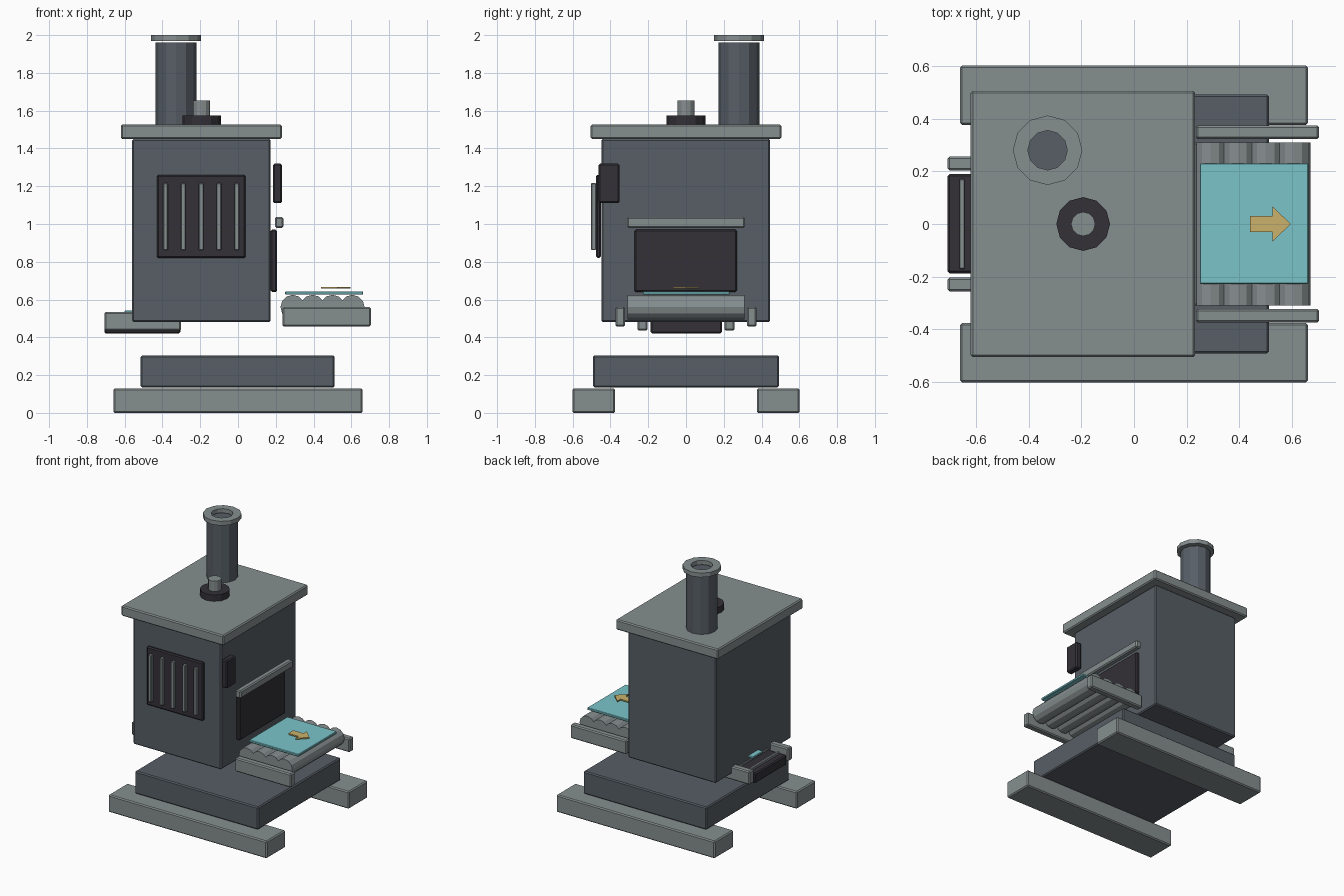
import bpy, bmesh, math
from mathutils import Matrix

old = bpy.data.objects.get("Cube")
if old:
    bpy.data.objects.remove(old, do_unlink=True)


def material(name, rgb):
    m = bpy.data.materials.new(name)
    m.use_nodes = True
    m.diffuse_color = (*rgb, 1)
    m.node_tree.nodes["Principled BSDF"].inputs["Base Color"].default_value = (*rgb, 1)
    return m


steel = material("dark steel", (0.095, 0.112, 0.133))
grey = material("light grey metal", (0.24, 0.272, 0.275))
black = material("charcoal", (0.033, 0.030, 0.038))
teal = material("teal sheet", (0.196, 0.55, 0.59))
gold = material("muted gold", (0.60, 0.45, 0.147))


def finish(name, bm, mat):
    bmesh.ops.recalc_face_normals(bm, faces=bm.faces)
    mesh = bpy.data.meshes.new(name)
    bm.to_mesh(mesh)
    bm.free()
    mesh.materials.append(mat)
    ob = bpy.data.objects.new(name, mesh)
    bpy.context.collection.objects.link(ob)
    return ob


def box(name, mat, x, y, z, bevel=0.008):
    """Box from (low, high) ranges with a small chamfer."""
    bm = bmesh.new()
    bmesh.ops.create_cube(bm, size=1)
    for v in bm.verts:
        for i, (lo, hi) in enumerate((x, y, z)):
            v.co[i] = hi if v.co[i] > 0 else lo
    if bevel:
        bmesh.ops.bevel(bm, geom=bm.edges[:], offset=bevel, segments=1, affect='EDGES')
    return finish(name, bm, mat)


def cylinder(name, mat, centre, radius, length, axis='Z', sides=12):
    bm = bmesh.new()
    bmesh.ops.create_cone(bm, cap_ends=True, segments=sides, radius1=radius,
                          radius2=radius, depth=length)
    if axis == 'Y':
        bm.transform(Matrix.Rotation(math.pi / 2, 4, 'X'))
    bm.transform(Matrix.Translation(centre))
    return finish(name, bm, mat)


def ring(name, mat, centre, inner, outer, height, sides=12):
    """Square-section ring: a profile spun about z."""
    bm = bmesh.new()
    h = height / 2
    profile = [(inner, -h), (outer, -h), (outer, h), (inner, h)]
    loops = []
    for i in range(sides):
        a = math.tau * i / sides
        loops.append([bm.verts.new((r * math.cos(a), r * math.sin(a), z)) for r, z in profile])
    for i in range(sides):
        p, q = loops[i], loops[(i + 1) % sides]
        for j in range(4):
            k = (j + 1) % 4
            bm.faces.new((p[j], q[j], q[k], p[k]))
    bm.transform(Matrix.Translation(centre))
    return finish(name, bm, mat)


def plate(name, mat, outline, z, thickness):
    bm = bmesh.new()
    face = bm.faces.new([bm.verts.new((x, y, z)) for x, y in outline])
    top = bmesh.ops.extrude_face_region(bm, geom=[face])
    for v in top["geom"]:
        if isinstance(v, bmesh.types.BMVert):
            v.co.z += thickness
    return finish(name, bm, mat)


def mirrored(name, mat, x, y, z):
    """Pair of boxes on the front and back sides."""
    box("back_" + name, mat, x, y, z)
    box("front_" + name, mat, x, (-y[1], -y[0]), z)


# Base
mirrored("skid", grey, (-0.66, 0.66), (0.375, 0.602), (0, 0.13))
box("plinth", steel, (-0.515, 0.512), (-0.492, 0.492), (0.135, 0.305))

# Cabinet and lid
box("cabinet", steel, (-0.56, 0.173), (-0.448, 0.445), (0.48, 1.45))
box("lid", grey, (-0.62, 0.232), (-0.505, 0.505), (1.45, 1.527))

# Chimney with a collar, and the vent cap beside it
cylinder("chimney", steel, (-0.328, 0.28, 1.743), 0.108, 0.436)
ring("chimney_collar", grey, (-0.328, 0.28, 1.984), 0.075, 0.132, 0.032)
cylinder("vent_base", black, (-0.193, 0, 1.551), 0.102, 0.048)
cylinder("vent_stem", grey, (-0.193, 0, 1.613), 0.046, 0.08)

# Front grille
box("grille_panel", black, (-0.43, 0.04), (-0.476, -0.45), (0.82, 1.26))
for i in range(5):
    x = -0.384 + i * 0.0943
    box(f"grille_bar_{i + 1}", grey, (x - 0.013, x + 0.013), (-0.502, -0.476),
        (0.862, 1.217), 0.004)

# Outlet side: control box, hatch and handle
box("control_box", black, (0.185, 0.232), (-0.462, -0.352), (1.11, 1.32))
box("hatch", black, (0.173, 0.207), (-0.273, 0.27), (0.64, 0.97))
box("handle_bar", grey, (0.195, 0.24), (-0.312, 0.312), (0.98, 1.037))

# Outlet roller table
mirrored("table_rail", grey, (0.235, 0.703), (0.322, 0.374), (0.457, 0.56))
for i in range(4):
    cylinder(f"roller_{i + 1}", grey, (0.29 + i * 0.105, 0, 0.56), 0.065, 0.62, 'Y')

# Sheet on the rollers, with a direction arrow above it
box("sheet", teal, (0.25, 0.662), (-0.227, 0.23), (0.626, 0.643), 0.003)
half = [(0.44, -0.03), (0.525, -0.03), (0.525, -0.068), (0.595, 0)]
arrow = half + [(x, -y) for x, y in reversed(half[:3])]
plate("direction_arrow", gold, arrow, 0.658, 0.0095)

# Inlet tray on the opposite side
mirrored("inlet_rail", grey, (-0.708, -0.302), (0.203, 0.256), (0.435, 0.535))
box("inlet_tray", black, (-0.708, -0.305), (-0.187, 0.19), (0.42, 0.495))
for i in range(3):
    x = -0.653 + i * 0.1
    box(f"inlet_bar_{i + 1}", grey, (x - 0.01, x + 0.01), (-0.17, 0.17),
        (0.495, 0.515), 0.003)
box("inlet_sheet", teal, (-0.6, -0.5), (-0.06, 0.06), (0.528, 0.543), 0.003)
